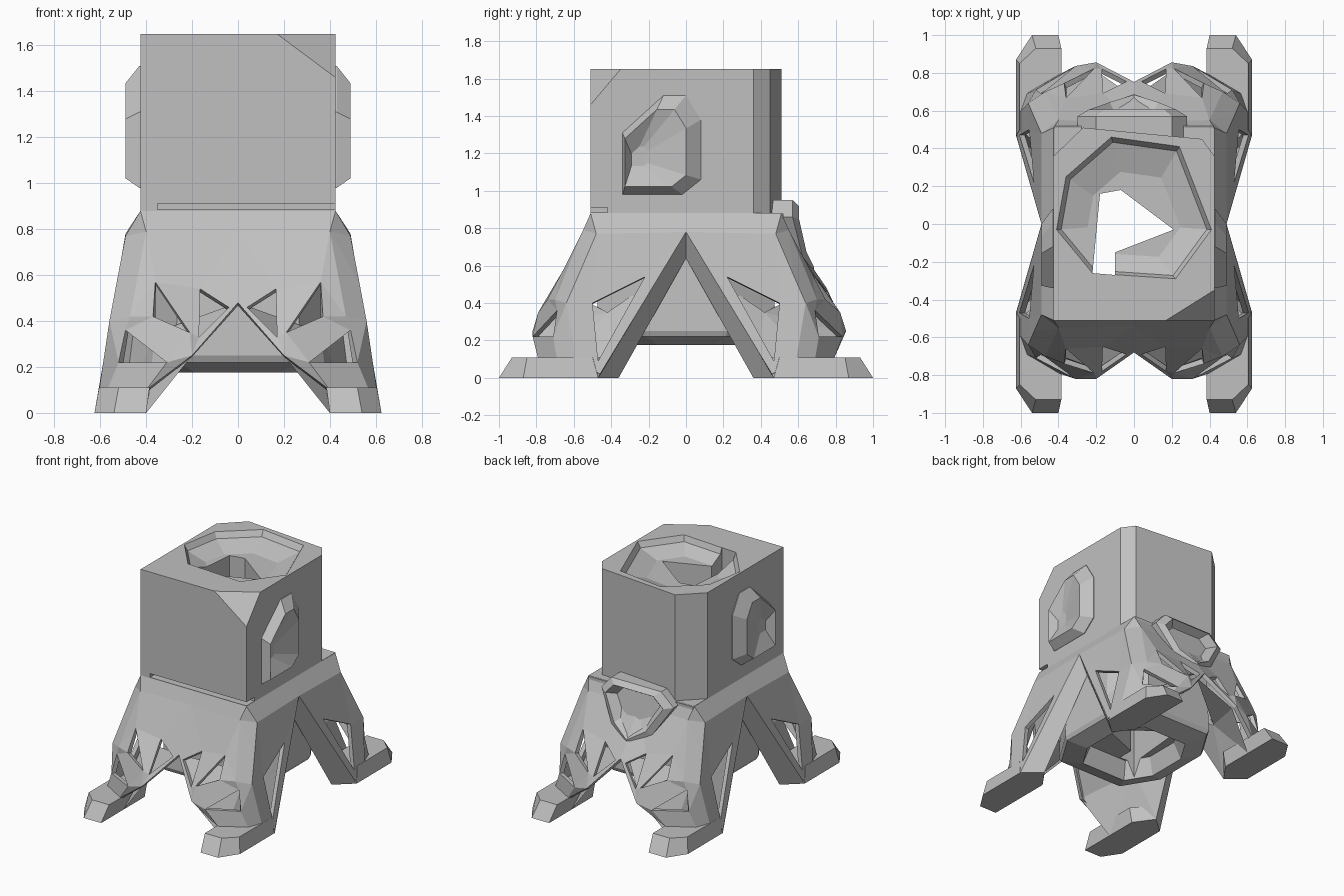
import bpy, bmesh
from mathutils import Vector

cube = bpy.data.objects.get("Cube")
if cube:
    bpy.data.objects.remove(cube, do_unlink=True)

grey = bpy.data.materials.new("plain grey")
grey.use_nodes = True
grey.diffuse_color = (0.53, 0.53, 0.53, 1)
grey.node_tree.nodes["Principled BSDF"].inputs["Base Color"].default_value = grey.diffuse_color


def finish(name, bm):
    mesh = bpy.data.meshes.new(name)
    bm.to_mesh(mesh)
    bm.free()
    obj = bpy.data.objects.new(name, mesh)
    bpy.context.collection.objects.link(obj)
    mesh.materials.append(grey)
    return obj


def loft(name, rings):
    """Closed solid through rings of equal point count."""
    bm = bmesh.new()
    loops = [[bm.verts.new(p) for p in ring] for ring in rings]
    for low, high in zip(loops, loops[1:]):
        for i in range(len(low)):
            j = (i + 1) % len(low)
            bm.faces.new((low[i], low[j], high[j], high[i]))
    bm.faces.new(loops[0])
    bm.faces.new(loops[-1])
    bmesh.ops.recalc_face_normals(bm, faces=bm.faces)
    return finish(name, bm)


def level(outline, z, scale=1):
    return [(x * scale, y * scale, z) for x, y in outline]


def prism(name, outline, low, high):
    return loft(name, [level(outline, low), level(outline, high)])


def patch(name, points, faces, facing=-1):
    """Open surface from lettered points and faces spelled with them."""
    bm = bmesh.new()
    verts = {key: bm.verts.new(p) for key, p in points.items()}
    for word in faces.split():
        bm.faces.new([verts[c] for c in word])
    bmesh.ops.recalc_face_normals(bm, faces=bm.faces)
    bm.faces.ensure_lookup_table()
    if bm.faces[0].normal.y * facing < 0:
        bmesh.ops.reverse_faces(bm, faces=bm.faces)
    return finish(name, bm)


def mirror(obj, x=True, y=True):
    mod = obj.modifiers.new("mirror", "MIRROR")
    mod.use_axis = (x, y, False)


def cut(obj, *cutters):
    for cutter in cutters:
        mod = obj.modifiers.new("cut", "BOOLEAN")
        mod.operation = "DIFFERENCE"
        mod.solver = "EXACT"
        mod.object = cutter
        cutter.hide_render = True
        cutter.hide_viewport = True


# Cutters: well through the middle, shallow dish at the top, slot at the front
well_shape = [(-.22, -.26), (-.1, -.27), (-.1, -.15), (.21, -.03), (-.07, .18), (-.18, .16)]
dish_shape = [(-.41, -.03), (-.22, -.26), (.22, -.29), (.41, -.03), (.24, .41), (-.12, .46), (-.36, .25)]
slot_shape = [(-.35, -.6), (.43, -.6), (.43, -.42), (-.35, -.42)]
well = prism("well_cutter", well_shape, 0, 2)
dish = loft("dish_cutter", [level(dish_shape, 1.56, .6), level(dish_shape, 1.61, .94),
                            level(dish_shape, 1.65), level(dish_shape, 1.8)])
slot = prism("slot_cutter", slot_shape, .885, .912)

# Upper box with uneven chamfered back corners and one clipped front corner
box_shape = [(-.425, -.51), (.425, -.51), (.425, .36), (.36, .45), (-.27, .51), (-.425, .36)]
box = prism("upper_box", box_shape, .88, 1.65)
bm = bmesh.new()
bm.from_mesh(box.data)
corner = [Vector(p) for p in ((.17, -.51, 1.65), (.425, -.51, 1.46), (.425, -.35, 1.65))]
normal = (corner[1] - corner[0]).cross(corner[2] - corner[0])
bmesh.ops.bisect_plane(bm, geom=bm.verts[:] + bm.edges[:] + bm.faces[:],
                       plane_co=corner[0], plane_no=normal, clear_outer=True)
bmesh.ops.holes_fill(bm, edges=[e for e in bm.edges if e.is_boundary])
bmesh.ops.recalc_face_normals(bm, faces=bm.faces)
bm.to_mesh(box.data)
bm.free()
cut(box, well, dish, slot)

# Faceted side knobs with a sunken centre
knob_shape = [(-.34, .98), (-.02, .98), (.08, 1.06), (.08, 1.38), (0, 1.51), (-.12, 1.51), (-.34, 1.31)]


def knob_ring(x, scale, cy=-.28, cz=1.17):
    return [(x, cy + (y - cy) * scale, cz + (z - cz) * scale) for y, z in knob_shape]


knob = loft("side_knobs", [knob_ring(.4, 1), knob_ring(.43, 1), knob_ring(.49, .78), knob_ring(.435, .2)])
mirror(knob, y=False)

# Inner bucket hanging inside the legs, with a flat lid under the box
bucket_shape = [(.43, .22), (.27, .48), (-.27, .48), (-.43, .22), (-.43, -.22), (-.27, -.48), (.27, -.48), (.43, -.22)]
bucket = loft("inner_bucket", [level(bucket_shape, .88, .95), level(bucket_shape, .6, .97),
                               level(bucket_shape, .25), level(bucket_shape, .22, .97),
                               level(bucket_shape, .175, .68), level(bucket_shape, .3, .58)])
cut(bucket, well)
lid_shape = [(-.42, -.5), (.42, -.5), (.42, .52), (-.42, .52)]
lid = prism("lid_plate", lid_shape, .85, .879)
cut(lid, well)

# Flared leg shell with triangular openings; the back bulges out at its middle
shell_points = {
    "A": (0, -.51, .88), "B": (.425, -.51, .88), "C": (.425, 0, .88),
    "D": (0, -.54, .79), "E": (.4, -.55, .79), "F": (.49, -.48, .77), "G": (.49, 0, .78),
    "H": (.53, -.57, .56), "I": (.56, -.64, .4), "J": (.605, -.59, .1), "K": (.62, -.46, .02),
    "L": (.555, -.5, .4), "M": (.53, -.22, .54), "N": (.607, -.47, .09),
    "O": (0, -.68, .48), "P": (.2, -.82, .25), "Q": (.47, -.7, .42),
    "R": (.04, -.69, .46), "S": (.17, -.78, .33), "T": (.165, -.65, .54),
    "U": (.21, -.79, .35), "V": (.37, -.74, .42), "W": (.36, -.66, .57),
    "X": (.31, -.82, .22), "Y": (.52, -.71, .22), "Z": (.49, -.69, .36),
    "l": (.4, -.79, .1), "r": (.57, -.69, .1),
}
shell_faces = ("ADEB BEF BFGC DORT DTWE TSUW OPSR EWQ WVQ EQIH EHF SPU UPX UXZV VZQ "
               "QZYI XPl XlrY YrJI GFLM FHIL LIJN GMNK NJK")


def bulge(point):
    x, y, z = point
    return (x, -y + (max(0, .4 - x) * .18 if z < .6 else 0), z)


back_points = {key: bulge(p) for key, p in shell_points.items()}
for name, points, facing in (("front_leg_shell", shell_points, -1), ("back_leg_shell", back_points, 1)):
    shell = patch(name, points, shell_faces, facing)
    solid = shell.modifiers.new("thickness", "SOLIDIFY")
    solid.thickness = .03
    solid.offset = -1
    mirror(shell, y=False)

# Broad arch edges at the sides and the inner walls of the legs
inner = patch("leg_inner_walls", {
    "G": (.49, 0, .78), "K": (.625, -.47, 0), "a": (.5, -.36, 0), "b": (.42, 0, .64),
    "c": (.4, -.74, 0), "d": (.2, -.81, .25), "e": (.36, -.42, .35), "O": (0, -.67, .48),
}, "GKab abe ace ced deO")
mirror(inner)

# Feet
foot = loft("feet", [
    level([(.4, -1), (.54, -1), (.625, -.87), (.625, -.47), (.5, -.36), (.4, -.5)], 0),
    level([(.385, -.93), (.52, -.93), (.605, -.85), (.605, -.5), (.48, -.4), (.38, -.5)], .11)])
mirror(foot)

# Raised hood at the middle of the back, with a sunken panel
hood_shape = [(-.3, .86), (-.2, .95), (.2, .95), (.28, .86), (.16, .64), (0, .54), (-.16, .64)]


def hood_ring(y, scale, cz=.79):
    ring = [(x * scale, cz + (z - cz) * scale) for x, z in hood_shape]
    return [(x, y + max(0, .75 - z) * .5, z) for x, z in ring]


loft("back_hood", [hood_ring(.46, 1), hood_ring(.57, 1), hood_ring(.605, .8), hood_ring(.55, .6)])
